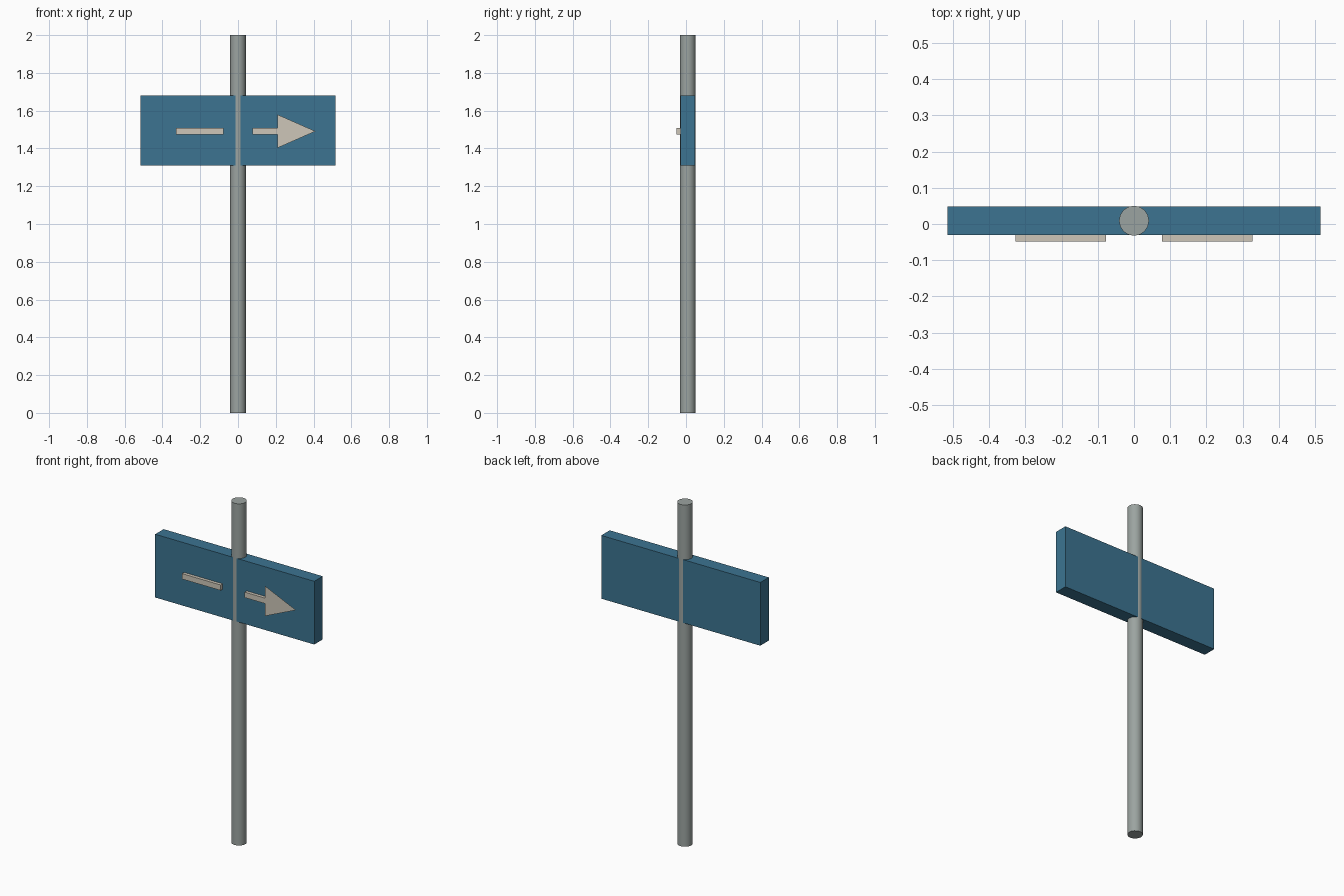
import bpy
from mathutils import Vector

cube = bpy.data.objects.get("Cube")
if cube:
    bpy.data.objects.remove(cube, do_unlink=True)


def material(name, rgb):
    mat = bpy.data.materials.new(name)
    mat.use_nodes = True
    mat.diffuse_color = (*rgb, 1)
    mat.node_tree.nodes["Principled BSDF"].inputs["Base Color"].default_value = (*rgb, 1)
    return mat


BLUE = material("sign blue", (0.045, 0.175, 0.285))
GREY = material("metal grey", (0.33, 0.37, 0.355))
CREAM = material("marking cream", (0.61, 0.565, 0.48))


def box(name, low, high, mat):
    low, high = Vector(low), Vector(high)
    bpy.ops.mesh.primitive_cube_add(size=1, location=(low + high) / 2)
    obj = bpy.context.object
    obj.name = name
    obj.scale = high - low
    bpy.ops.object.transform_apply(location=False, rotation=False, scale=True)
    obj.data.materials.append(mat)
    return obj


# Round pole, slightly thicker than the board
bpy.ops.mesh.primitive_cylinder_add(vertices=16, radius=0.0415, depth=2, location=(0, 0.009, 1))
pole = bpy.context.object
pole.name = "pole"
pole.data.materials.append(GREY)
bpy.ops.object.shade_smooth_by_angle()

# Sign board
box("sign_board", (-0.515, -0.03, 1.31), (0.515, 0.048, 1.68), BLUE)

# Raised dash and arrow shaft
FRONT = -0.049
for name, x in (("dash_bar", -0.328), ("arrow_shaft", 0.078)):
    box(name, (x, FRONT, 1.475), (x + 0.25, -0.025, 1.507), CREAM)

# Flat triangular arrow head on the face of the shaft
mesh = bpy.data.meshes.new("arrow_head")
y = FRONT - 0.001
mesh.from_pydata([(0.21, y, 1.403), (0.41, y, 1.491), (0.21, y, 1.579)], [], [(0, 1, 2)])
mesh.materials.append(CREAM)
bpy.context.collection.objects.link(bpy.data.objects.new("arrow_head", mesh))
